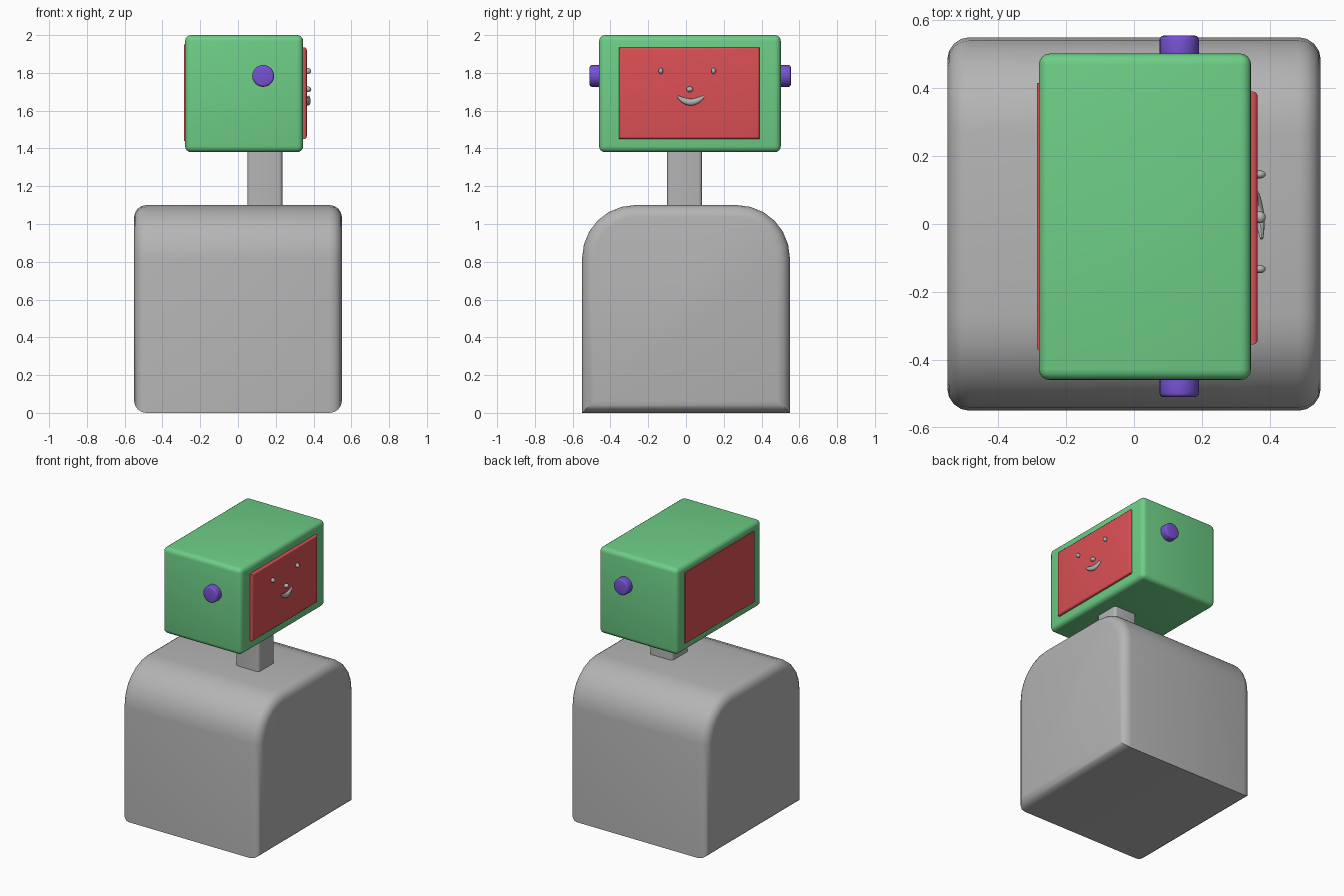
import bpy, bmesh, math
from mathutils import Matrix

if "Cube" in bpy.data.objects:
    bpy.data.objects.remove(bpy.data.objects["Cube"])


def material(name, rgb):
    m = bpy.data.materials.new(name)
    m.diffuse_color = (*rgb, 1)
    m.use_nodes = True
    m.node_tree.nodes["Principled BSDF"].inputs["Base Color"].default_value = m.diffuse_color
    return m


GREY = material("grey", (0.46, 0.46, 0.46))
GREEN = material("green", (0.155, 0.62, 0.24))
RED = material("red", (0.71, 0.08, 0.09))
PURPLE = material("purple", (0.18, 0.085, 0.65))


def finish(name, bm, mat, angle=40):
    bmesh.ops.recalc_face_normals(bm, faces=bm.faces)
    me = bpy.data.meshes.new(name)
    bm.to_mesh(me)
    bm.free()
    me.materials.append(mat)
    ob = bpy.data.objects.new(name, me)
    bpy.context.collection.objects.link(ob)
    bpy.ops.object.select_all(action='DESELECT')
    ob.select_set(True)
    bpy.context.view_layer.objects.active = ob
    bpy.ops.object.shade_smooth_by_angle(angle=math.radians(angle))
    return ob


def bevel(bm, edges, width, seg):
    bmesh.ops.bevel(bm, geom=edges, offset=width, segments=seg, profile=0.5,
                    affect='EDGES', clamp_overlap=True)


def box(name, lo, hi, mat, width=0.0, pick=lambda e: True, seg=4):
    bm = bmesh.new()
    size = [b - a for a, b in zip(lo, hi)]
    mid = [(a + b) / 2 for a, b in zip(lo, hi)]
    bmesh.ops.create_cube(bm, size=1, matrix=Matrix.Translation(mid) @ Matrix.Diagonal((*size, 1)))
    if width:
        bevel(bm, [e for e in bm.edges if pick(e)], width, seg)
    return finish(name, bm, mat)


# Body: arched profile in y-z, extruded along x, rounded around both end faces
R, H, TOP, SEG = 0.28, 0.55, 1.10, 6
arc = [(H - R + R * math.cos(a), TOP - R + R * math.sin(a))
       for a in (math.pi / 2 * i / SEG for i in range(SEG + 1))]
profile = [(H, 0)] + arc + [(-y, z) for y, z in reversed(arc)] + [(-H, 0)]
bm = bmesh.new()
ends = [bm.faces.new([bm.verts.new((x, y, z)) for y, z in profile]) for x in (-H, H)]
a, b = ends[0].verts[:], ends[1].verts[:]
n = len(a)
for i in range(n):
    j = (i + 1) % n
    bm.faces.new((a[i], a[j], b[j], b[i]))
bmesh.ops.recalc_face_normals(bm, faces=bm.faces)
bevel(bm, [e for f in ends for e in f.edges], 0.065, 4)
finish("body", bm, GREY)


# Neck, with rounded upright edges
def upright(e):
    return abs(e.verts[0].co.z - e.verts[1].co.z) > 0.1


box("neck", (0.05, -0.10, 1.08), (0.235, 0.085, 1.40), GREY, 0.02, upright)

# Head with raised face plate and thin back plate
box("head", (-0.28, -0.46, 1.38), (0.345, 0.502, 2.0), GREEN, 0.032)
box("face_plate", (0.32, -0.355, 1.45), (0.364, 0.39, 1.935), RED, 0.014,
    lambda e: all(v.co.x > 0.35 for v in e.verts))
box("back_plate", (-0.286, -0.37, 1.44), (-0.278, 0.415, 1.95), RED)

# Ear knobs on both sides
for name, y0, y1 in (("ear_front", -0.51, -0.44), ("ear_back", 0.48, 0.555)):
    bm = bmesh.new()
    mat = Matrix.Translation((0.133, (y0 + y1) / 2, 1.784)) @ Matrix.Rotation(math.pi / 2, 4, 'X')
    bmesh.ops.create_cone(bm, cap_ends=True, segments=24, radius1=0.058, radius2=0.058,
                          depth=y1 - y0, matrix=mat)
    bevel(bm, [e for f in bm.faces if len(f.verts) > 4 for e in f.edges], 0.012, 3)
    finish(name, bm, PURPLE)

# Eyes and nose
for name, y, z, ry, rz in (("eye_left", -0.133, 1.81, 0.012, 0.016),
                           ("eye_right", 0.146, 1.81, 0.012, 0.016),
                           ("nose", 0.020, 1.713, 0.018, 0.015)):
    bm = bmesh.new()
    bmesh.ops.create_uvsphere(bm, u_segments=16, v_segments=10, radius=1,
                              matrix=Matrix.Translation((0.370, y, z)) @ Matrix.Diagonal((0.018, ry, rz, 1)))
    finish(name, bm, GREY, 180)

# Smiling mouth: tapered rings along a curve, slightly tilted
bm = bmesh.new()
rings = []
for i in range(13):
    t = -1 + i / 6
    r = 0.006 + 0.012 * (1 - t * t)
    cx, cy, cz = 0.370 - 0.006 * t, 0.025 + 0.068 * t, 1.645 + 0.029 * t * t
    rings.append([bm.verts.new((cx + r * 0.75 * math.cos(k * math.pi / 6), cy - 0.5 * t * r * math.sin(k * math.pi / 6),
                                cz + r * math.sin(k * math.pi / 6))) for k in range(12)])
for p, q in zip(rings, rings[1:]):
    for k in range(12):
        bm.faces.new((p[k], p[(k + 1) % 12], q[(k + 1) % 12], q[k]))
bm.faces.new(rings[0])
bm.faces.new(rings[-1])
finish("mouth", bm, GREY)
